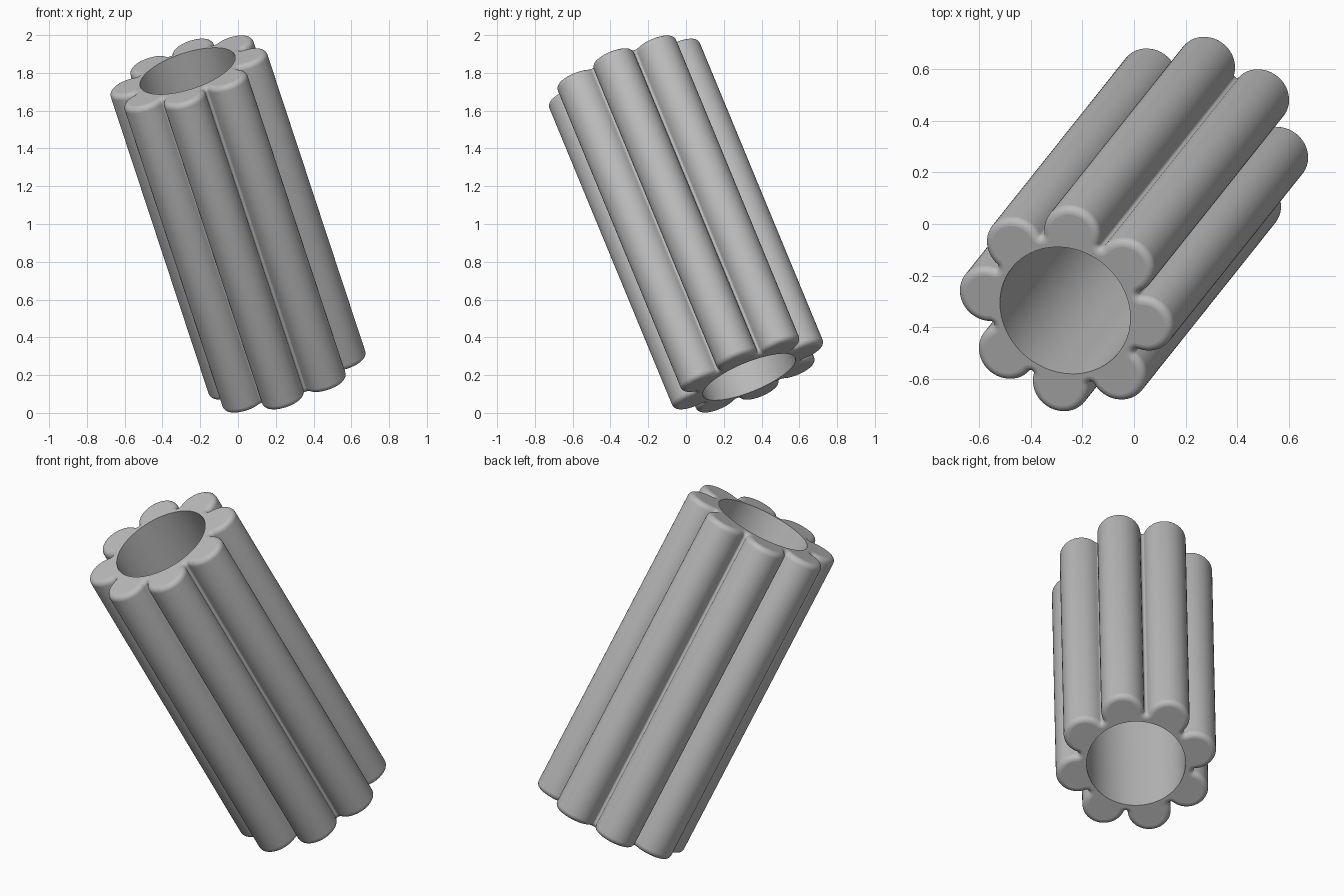
import bpy, bmesh, math
from mathutils import Matrix, Vector

if "Cube" in bpy.data.objects:
    bpy.data.objects.remove(bpy.data.objects["Cube"])

LOBES = 8
LOBE_R, LOBE_D = 0.115, 0.32     # lobe radius, distance of its centre from the axis
FILLET = 0.01                    # radius of the groove bottoms
BORE = 0.264                     # radius of the through hole
BEVEL = 0.03                     # rounding of the outer end edges
PHASE = math.radians(-14)
STEP = 2 * math.pi / LOBES

# tilted axis from the bottom hole centre to the top hole centre
base = Vector((0.267, 0.335, 0.19))
tip = Vector((-0.267, -0.335, 1.81))
HALF = (tip - base).length / 2

# centre of the groove fillet and where it meets the lobe
half_gap = LOBE_D * math.sin(STEP / 2)
groove_d = LOBE_D * math.cos(STEP / 2) + math.sqrt((LOBE_R + FILLET) ** 2 - half_gap ** 2)
to_groove = Vector((groove_d * math.cos(STEP / 2) - LOBE_D, groove_d * math.sin(STEP / 2)))
MEET = math.atan2(to_groove.y, to_groove.x)
SWEEP = MEET - STEP / 2          # half angle of the concave groove arc


def outline(t):
    """Scalloped outline pulled inward by t."""
    pts = []
    for i in range(LOBES):
        a = PHASE + i * STEP
        c = Vector((math.cos(a), math.sin(a))) * LOBE_D
        for k in range(29):
            p = a - MEET + 2 * MEET * k / 28
            pts.append(c + Vector((math.cos(p), math.sin(p))) * (LOBE_R - t))
        g = a + STEP / 2
        c = Vector((math.cos(g), math.sin(g))) * groove_d
        for k in range(1, 8):
            p = g + math.pi + SWEEP - 2 * SWEEP * k / 8
            pts.append(c + Vector((math.cos(p), math.sin(p))) * (FILLET + t))
    return pts


bm = bmesh.new()


def ring(pts, z):
    return [bm.verts.new((p.x, p.y, z)) for p in pts]


def bridge(a, b):
    n = len(a)
    for i in range(n):
        j = (i + 1) % n
        bm.faces.new((a[i], a[j], b[j], b[i])).smooth = True


# fluted outer wall with rounded ends
levels = []
for k in range(7):
    a = math.pi / 2 * k / 6
    levels.append((BEVEL * (1 - math.sin(a)), HALF - BEVEL * (1 - math.cos(a))))
levels = [(t, -z) for t, z in levels] + [(t, z) for t, z in reversed(levels)]
outer = [ring(outline(t), z) for t, z in levels]
for a, b in zip(outer, outer[1:]):
    bridge(a, b)

# round bore
circle = [Vector((math.cos(2 * math.pi * k / 96), math.sin(2 * math.pi * k / 96))) * BORE
          for k in range(96)]
bore = [ring(circle, -HALF), ring(circle, HALF)]
bridge(bore[1], bore[0])

# flat end faces between bore and outline
for loop_out, loop_in in ((outer[0], bore[0]), (outer[-1], bore[1])):
    edges = []
    for loop in (loop_out, loop_in):
        for i in range(len(loop)):
            e = bm.edges.get((loop[i], loop[(i + 1) % len(loop)]))
            e.smooth = False
            edges.append(e)
    bmesh.ops.triangle_fill(bm, edges=edges, use_beauty=True, use_dissolve=False)
bmesh.ops.recalc_face_normals(bm, faces=bm.faces)

# lean the tube along its axis
n = (tip - base).normalized()
u = (Vector((0, 0, 1)) - n * n.z).normalized()
v = n.cross(u)
rot = Matrix((u, v, n)).transposed().to_4x4()
bm.transform(Matrix.Translation((base + tip) / 2) @ rot)

mesh = bpy.data.meshes.new("fluted_tube")
bm.to_mesh(mesh)
bm.free()
grey = bpy.data.materials.new("plain grey")
grey.diffuse_color = (0.5, 0.5, 0.5, 1)
grey.use_nodes = True
grey.node_tree.nodes["Principled BSDF"].inputs["Base Color"].default_value = grey.diffuse_color
mesh.materials.append(grey)
obj = bpy.data.objects.new("fluted_tube", mesh)
bpy.context.collection.objects.link(obj)
